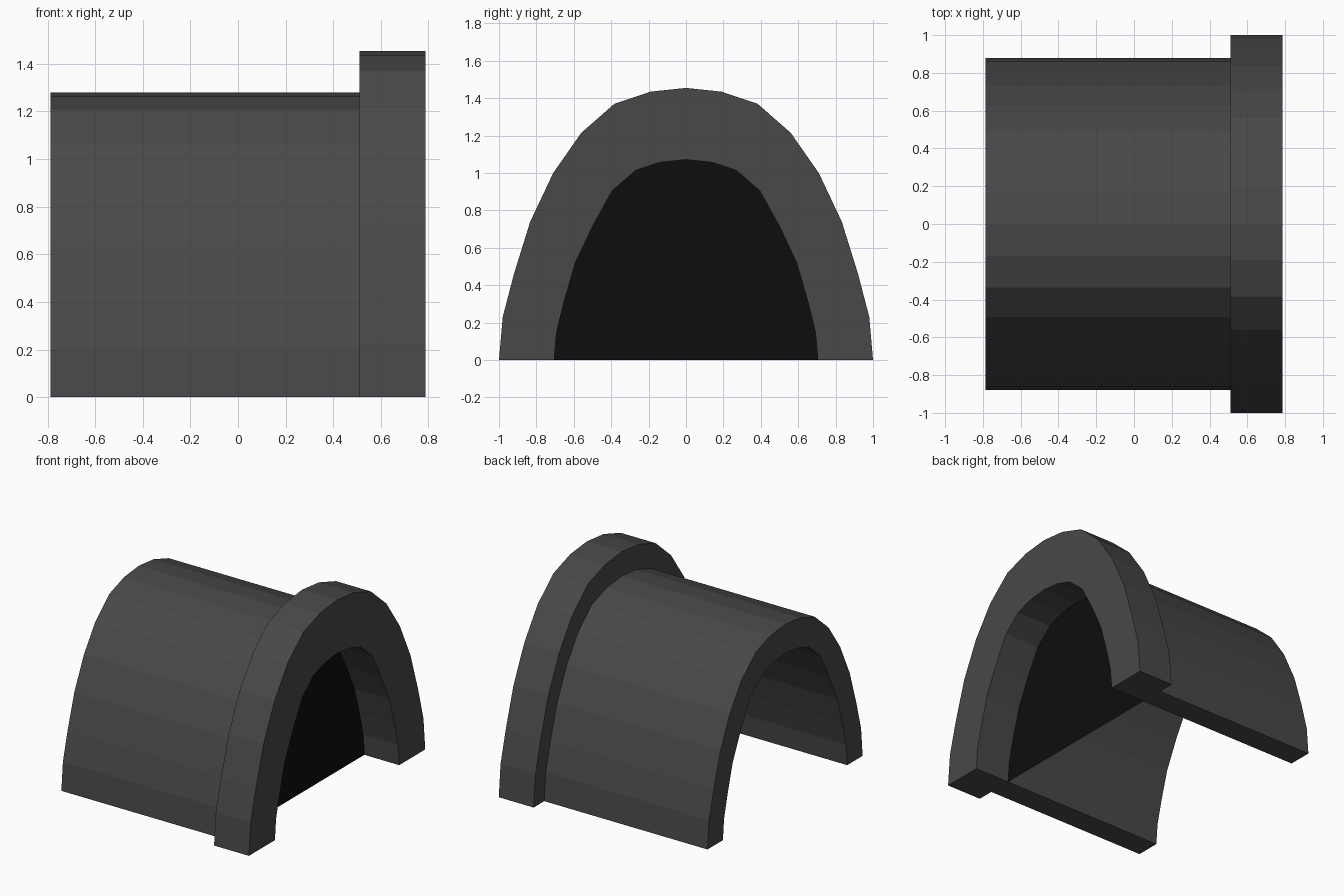
import bpy, bmesh

if "Cube" in bpy.data.objects:
    bpy.data.objects.remove(bpy.data.objects["Cube"])

X_BACK, X_STEP, X_FRONT = -0.787, 0.51, 0.787

# Half profiles (y, z) from foot to crown
RIM_HALF = [(1, 0), (.98, .23), (.92, .46), (.833, .74), (.71, 1.0),
            (.56, 1.215), (.383, 1.37), (.19, 1.435), (0, 1.455)]
INNER_HALF = [(.705, 0), (.692, .15), (.65, .32), (.592, .52), (.5, .715),
              (.395, .905), (.268, 1.015), (.14, 1.057), (0, 1.072)]


def arch(half):
    return half + [(-y, z) for y, z in reversed(half[:-1])]


RIM = arch(RIM_HALF)
SHELL = [(y * .88, z * .88) for y, z in RIM]
INNER = arch(INNER_HALF)


def material(name, color):
    m = bpy.data.materials.new(name)
    m.diffuse_color = (*color, 1)
    m.use_nodes = True
    m.node_tree.nodes["Principled BSDF"].inputs["Base Color"].default_value = m.diffuse_color
    return m


def finish(name, bm, mat):
    me = bpy.data.meshes.new(name)
    bm.to_mesh(me)
    bm.free()
    me.materials.append(mat)
    ob = bpy.data.objects.new(name, me)
    bpy.context.collection.objects.link(ob)
    return ob


def loft(name, sections, mat):
    """Skin arches placed at successive x positions and close both feet."""
    bm = bmesh.new()
    rings = [[bm.verts.new((x, y, z)) for y, z in prof] for x, prof in sections]
    for a, b in zip(rings, rings[1:]):
        for i in range(len(a) - 1):
            bm.faces.new((a[i], b[i], b[i + 1], a[i + 1]))
    bm.faces.new([r[0] for r in reversed(rings)])
    bm.faces.new([r[-1] for r in rings])
    return finish(name, bm, mat)


stone = material("dark_grey", (.068, .064, .066))
black = material("black", (.004, .004, .004))

# Tunnel shell behind the portal
loft("tunnel_shell", [(X_STEP, INNER), (X_BACK, INNER),
                      (X_BACK, SHELL), (X_STEP, SHELL)], stone)

# Raised portal rim at the mouth
loft("portal_rim", [(X_STEP, SHELL), (X_STEP, RIM), (X_FRONT, RIM),
                    (X_FRONT, INNER), (X_STEP, INNER)], stone)

# Black panel closing the opening behind the rim
bm = bmesh.new()
bm.faces.new([bm.verts.new((X_STEP, y, z)) for y, z in INNER])
finish("dark_opening", bm, black)
